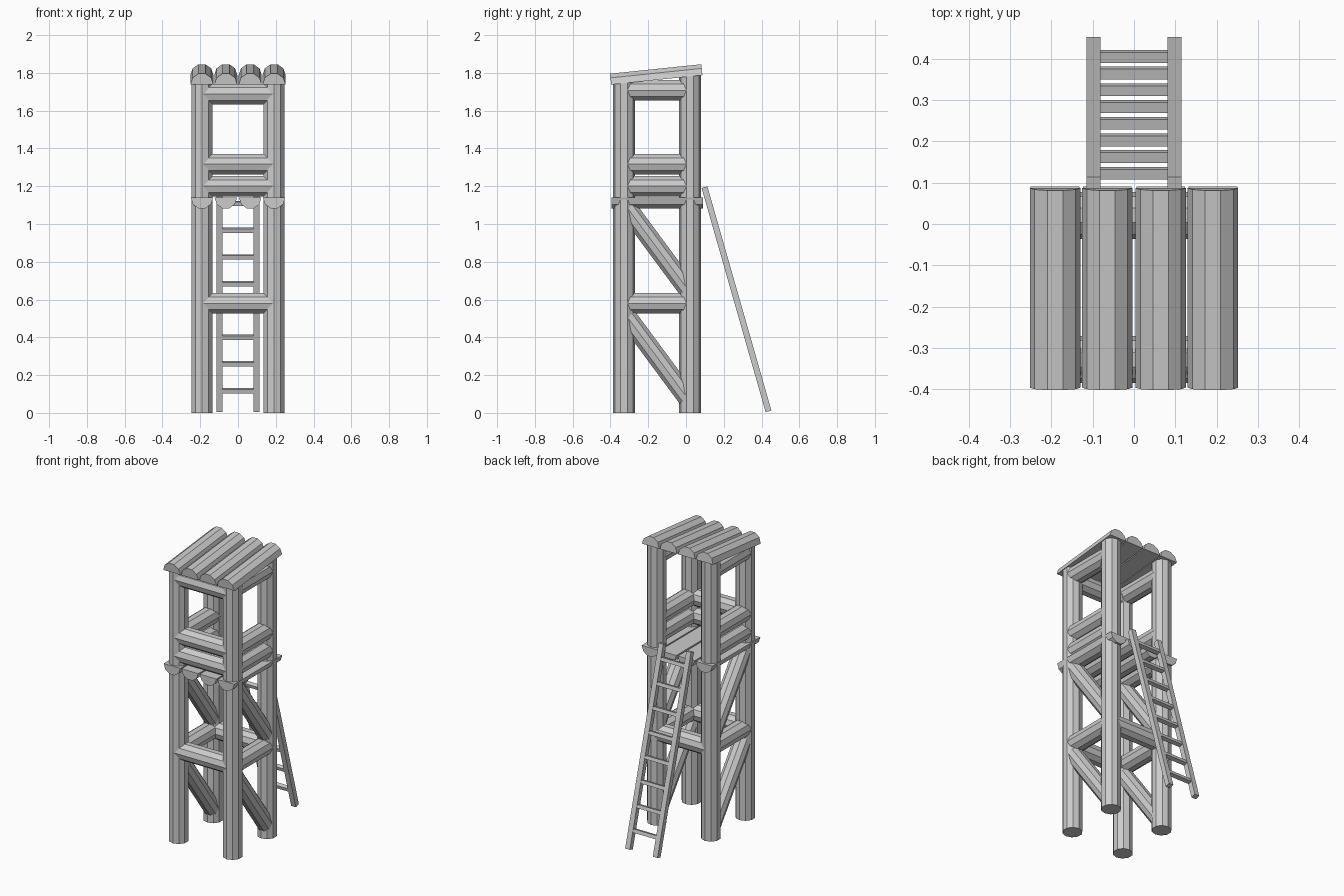
import bpy, bmesh
from math import cos, sin, radians, pi
from mathutils import Vector

if "Cube" in bpy.data.objects:
    bpy.data.objects.remove(bpy.data.objects["Cube"])


def prism(name, a, b, profile, up=(0, 0, 1)):
    """Extrude a convex (side, up) profile from point a to point b."""
    a, b = Vector(a), Vector(b)
    d = (b - a).normalized()
    u = Vector(up).cross(d).normalized()
    v = d.cross(u)
    bm = bmesh.new()
    rings = [[bm.verts.new(p + u * s + v * t) for s, t in profile] for p in (a, b)]
    n = len(profile)
    for i in range(n):
        j = (i + 1) % n
        bm.faces.new((rings[0][i], rings[0][j], rings[1][j], rings[1][i]))
    bm.faces.new(rings[0][::-1])
    bm.faces.new(rings[1])
    bmesh.ops.recalc_face_normals(bm, faces=bm.faces)
    me = bpy.data.meshes.new(name)
    bm.to_mesh(me)
    bm.free()
    ob = bpy.data.objects.new(name, me)
    bpy.context.collection.objects.link(ob)
    return ob


def log(r, sides=10):
    return [(r * cos(2 * pi * i / sides), r * sin(2 * pi * i / sides)) for i in range(sides)]


def half_log(r, sign=1):
    return [(r * cos(radians(36 * i)), sign * r * sin(radians(36 * i))) for i in range(6)]


def box(w, h):
    return [(-w / 2, -h / 2), (w / 2, -h / 2), (w / 2, h / 2), (-w / 2, h / 2)]


PX, FY, BY = 0.191, -0.328, 0.021      # post centre positions
POST, RAIL = log(0.059), log(0.057)

for s, side in ((-1, "left"), (1, "right")):
    x = s * PX
    # Corner posts, cut just under the sloping roof
    prism(f"front_post_{side}", (x, FY, 0), (x, FY, 1.748), POST, up=(1, 0, 0))
    prism(f"back_post_{side}", (x, BY, 0), (x, BY, 1.785), POST, up=(1, 0, 0))
    # Horizontal side rails
    for i, z in enumerate((0.58, 1.20, 1.317, 1.708)):
        prism(f"side_rail_{side}_{i}", (s * 0.19, FY, z), (s * 0.19, BY, z), RAIL)
    # Diagonal side braces
    for i, z in enumerate((0.277, 0.855)):
        prism(f"brace_{side}_{i}", (s * 0.19, -0.31, z + 0.23), (s * 0.19, 0.012, z - 0.205),
              log(0.053))

# Front rails and the single back rail
for i, z in enumerate((0.58, 1.20, 1.317, 1.688)):
    prism(f"front_rail_{i}", (-PX, FY, z), (PX, FY, z), RAIL)
prism("back_rail", (-PX, BY, 0.58), (PX, BY, 0.58), RAIL)

# Split-log platform (flat side up) and sloping split-log roof
for i, x in enumerate((-0.191, -0.0645, 0.0645, 0.191)):
    prism(f"platform_log_{i}", (x, -0.395, 1.139), (x, 0.091, 1.139), half_log(0.059, -1))
    prism(f"roof_log_{i}", (x, -0.396, 1.738), (x, 0.087, 1.788), half_log(0.061))

# Ladder leaning on the back edge
top, foot = Vector((0, 0.098, 1.195)), Vector((0, 0.437, 0.008))
for s, side in ((-1, "left"), (1, "right")):
    off = Vector((s * 0.098, 0, 0))
    prism(f"ladder_rail_{side}", foot + off, top + off, box(0.032, 0.033), up=(1, 0, 0))
slope = (top - foot).normalized()
for i in range(8):
    z = 0.118 + 0.1415 * i
    c = foot + slope * ((z - foot.z) / slope.z)
    prism(f"ladder_rung_{i}", c - Vector((0.085, 0, 0)), c + Vector((0.085, 0, 0)),
          box(0.026, 0.022), up=slope)
